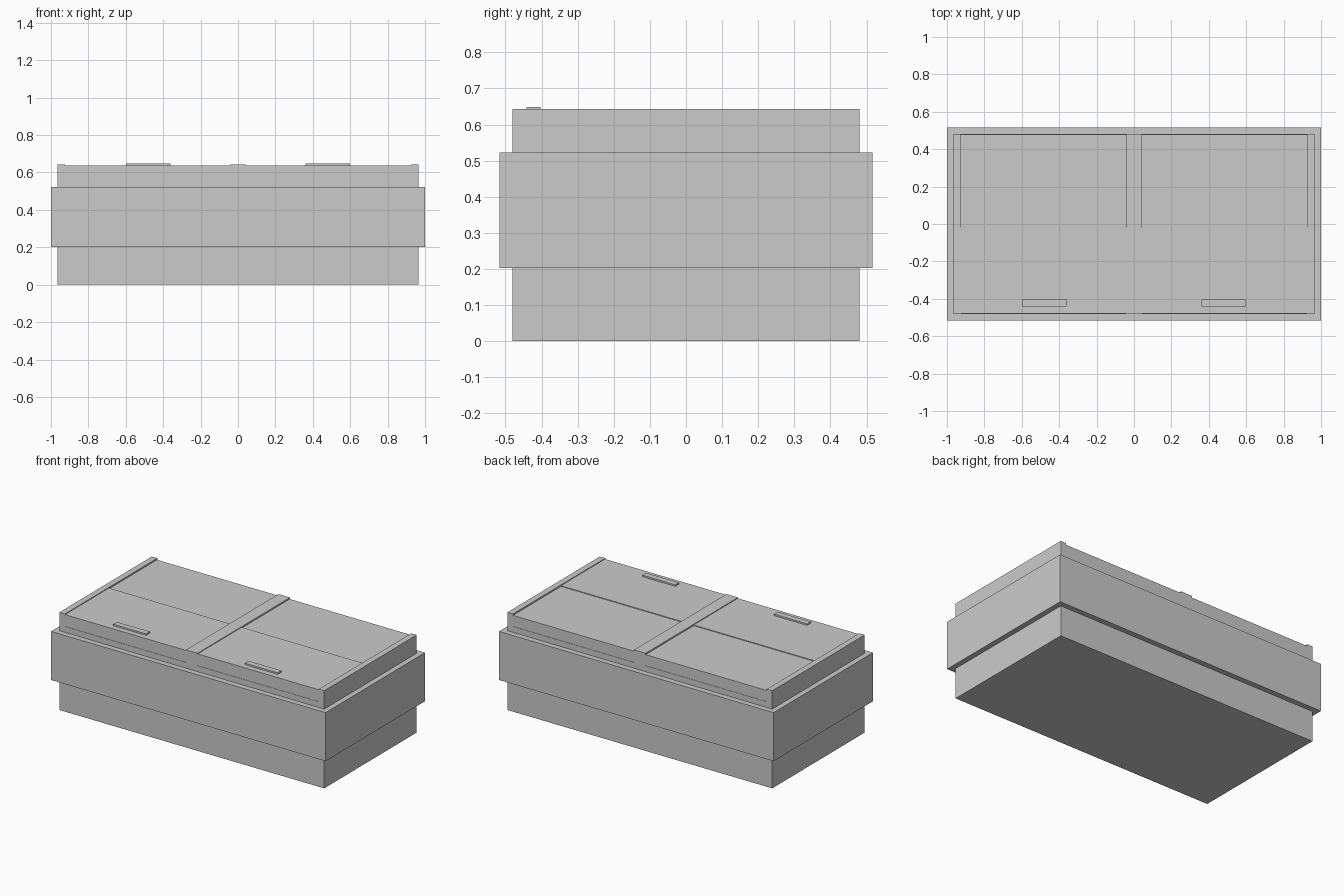
import bpy

if "Cube" in bpy.data.objects:
    bpy.data.objects.remove(bpy.data.objects["Cube"])


def box(name, x, y, z):
    """Axis-aligned box from (min, max) pairs."""
    bpy.ops.mesh.primitive_cube_add(
        size=1, location=[(a + b) / 2 for a, b in (x, y, z)])
    ob = bpy.context.object
    ob.name = name
    ob.scale = [b - a for a, b in (x, y, z)]
    bpy.ops.object.transform_apply(location=False, rotation=False, scale=True)
    return ob


W, D = 0.965, 0.481          # half size of plinth and top frame
LID_X = (0.042, 0.925)       # lid span between the rails

# Cabinet: recessed plinth, wide body, upper collar
box("plinth", (-W, W), (-D, D), (0, 0.202))
box("cabinet_body", (-1, 1), (-0.517, 0.517), (0.202, 0.522))
box("top_collar", (-W, W), (-D, D), (0.522, 0.56))

# Centre rail dividing the two lid bays
box("centre_rail", (-LID_X[0], LID_X[0]), (-D, D), (0.56, 0.643))

for s, side in ((-1, "left"), (1, "right")):
    def span(a, b):
        return tuple(sorted((s * a, s * b)))

    # Raised side rail
    box(side + "_rail", span(LID_X[1], W), (-D, D), (0.56, 0.643))
    # Sliding lids: the front one sits slightly above the back one
    box(side + "_front_lid", span(*LID_X), (-D + 0.002, -0.02), (0.56, 0.638))
    box(side + "_back_lid", span(*LID_X), (-0.02, D - 0.002), (0.56, 0.633))
    # Lid handle
    box(side + "_handle", span(0.36, 0.60), (-0.442, -0.403), (0.636, 0.648))
